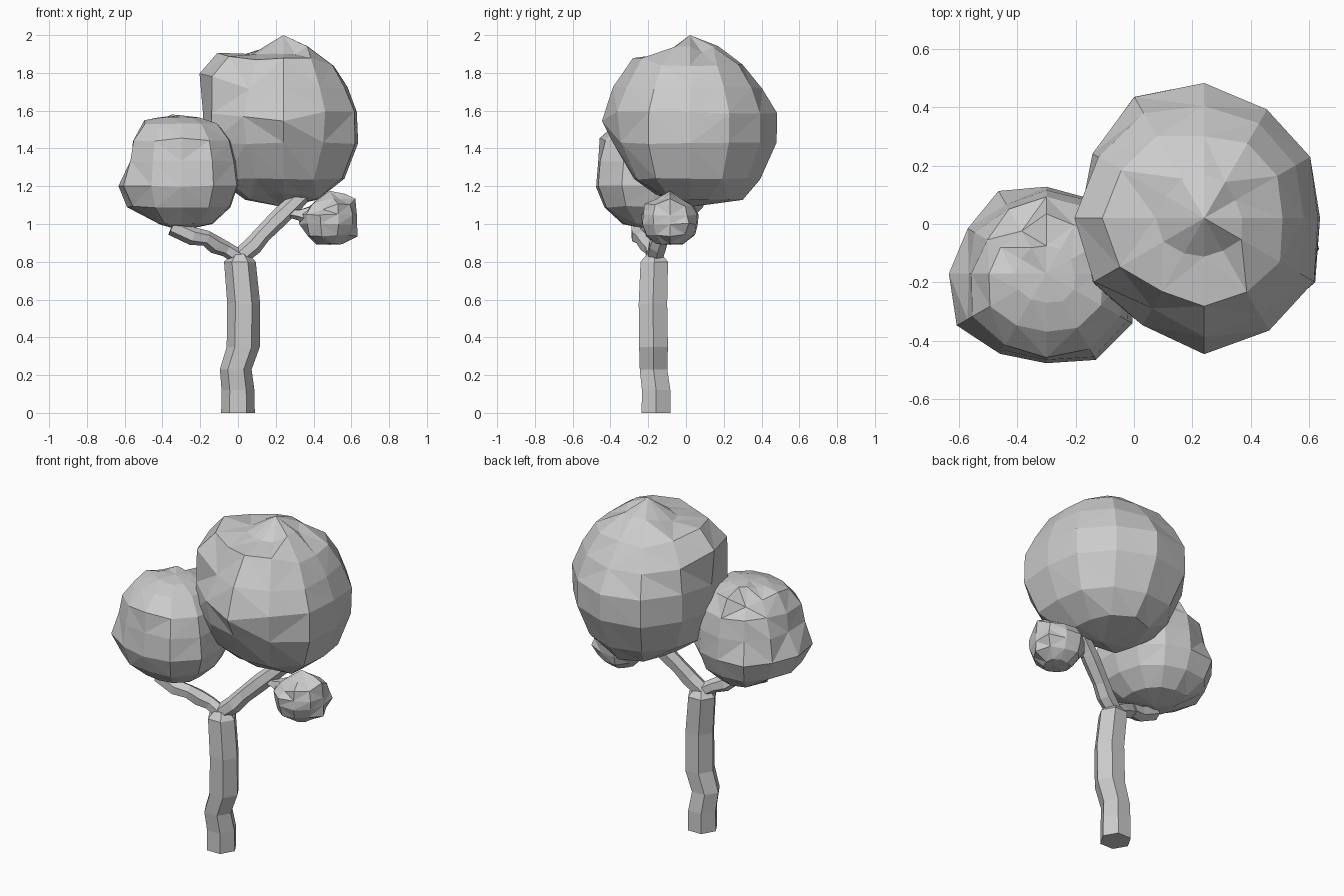
import bpy, bmesh, math, random
from mathutils import Vector

cube = bpy.data.objects.get("Cube")
if cube:
    bpy.data.objects.remove(cube, do_unlink=True)

# One plain grey for the whole tree
grey = bpy.data.materials.new("light_grey")
grey.use_nodes = True
colour = (0.6, 0.6, 0.6, 1)
grey.diffuse_color = colour
grey.node_tree.nodes["Principled BSDF"].inputs["Base Color"].default_value = colour


def finish(name, bm):
    bmesh.ops.recalc_face_normals(bm, faces=bm.faces)
    mesh = bpy.data.meshes.new(name)
    bm.to_mesh(mesh)
    bm.free()
    mesh.materials.append(grey)
    obj = bpy.data.objects.new(name, mesh)
    bpy.context.collection.objects.link(obj)


def bridge(bm, rings):
    for a, b in zip(rings, rings[1:]):
        for i in range(len(a)):
            j = (i + 1) % len(a)
            bm.faces.new((a[i], a[j], b[j], b[i]))


def foliage(name, centre, top, bottom, profile, sides, tweaks, jitter, seed):
    """Lumpy ball: profile of (radius, z), a radius factor per side,
    and tweaks of (ring, side): (radius factor, rise)."""
    random.seed(seed)
    bm = bmesh.new()
    rings = []
    n = len(sides)
    for r, (radius, z) in enumerate(profile):
        ring = []
        for s, factor in enumerate(sides):
            push, rise = tweaks.get((r, s), (1, 0))
            a = math.tau * s / n
            d = radius * factor * push * (1 + random.uniform(-jitter, jitter))
            dz = rise + radius * random.uniform(-jitter, jitter)
            ring.append(bm.verts.new((centre[0] + d * math.cos(a),
                                      centre[1] + d * math.sin(a), z + dz)))
        rings.append(ring)
    bridge(bm, rings)
    for ring, z in ((rings[0], top), (rings[-1], bottom)):
        pole = bm.verts.new((*centre, z))
        for i in range(n):
            bm.faces.new((ring[i], ring[(i + 1) % n], pole))
    # Split the bent quads so every facet is flat
    bmesh.ops.triangulate(bm, faces=[f for f in bm.faces if len(f.verts) == 4],
                          quad_method='SHORT_EDGE')
    finish(name, bm)


def limb(name, points, radii, sides=6, level=False):
    """Faceted limb swept along a path."""
    bm = bmesh.new()
    pts = [Vector(p) for p in points]
    rings = []
    for k, (p, radius) in enumerate(zip(pts, radii)):
        if level:
            u, v = Vector((1, 0, 0)), Vector((0, 1, 0))
        else:
            t = (pts[min(k + 1, len(pts) - 1)] - pts[max(k - 1, 0)]).normalized()
            v = Vector((0, 1, 0))
            v = (v - t * v.dot(t)).normalized()
            u = v.cross(t)
        rings.append([bm.verts.new(p + radius * (u * math.cos(math.tau * i / sides)
                                                 + v * math.sin(math.tau * i / sides)))
                      for i in range(sides)])
    bridge(bm, rings)
    bm.faces.new(rings[0])
    bm.faces.new(rings[-1])
    finish(name, bm)


# Trunk and forked branches
limb("trunk",
     [(0, -.158, 0), (0, -.158, .12), (-.012, -.172, .23), (.028, -.172, .35),
      (.03, -.175, .58), (.01, -.168, .8), (.01, -.168, .84)],
     [.089, .087, .084, .088, .087, .084, .045], level=True)
limb("right_branch",
     [(.01, -.17, .82), (-.06, -.18, .865), (-.12, -.2, .89), (-.17, -.23, .925),
      (-.24, -.245, .935), (-.35, -.25, .985)],
     [.042, .04, .048, .042, .048, .046])
limb("left_branch",
     [(-.01, -.17, .81), (.08, -.15, .885), (.13, -.13, .945), (.22, -.1, 1.035), (.34, -.06, 1.15)],
     [.045, .05, .046, .05, .045])
limb("twig", [(.25, -.1, 1.06), (.32, -.1, 1.05), (.4, -.09, 1.04)], [.02, .03, .075], sides=5)

# Large crown: pointed top, raised shoulder at its right, overhang on the
# front, fuller low back
foliage("large_crown", (.24, .02), 2.0, 1.09,
        [(.15, 1.94), (.31, 1.84), (.39, 1.72), (.45, 1.59), (.45, 1.43), (.37, 1.24), (.21, 1.13)],
        [.87, .92, .95, 1.02, 1.05, .98, .95, .97, .92, 1.03, 1.0, .97],
        {(0, 6): (1.15, -.04), (0, 5): (1, -.02), (0, 7): (1.1, -.04), (0, 8): (1, -.04),
         (0, 9): (.85, -.04), (0, 10): (.85, -.04), (0, 1): (.9, -.03),
         (1, 6): (1.17, .07), (1, 7): (1.12, .05), (1, 5): (1.08, .03), (1, 8): (1, .03),
         (1, 9): (.94, .04), (1, 10): (.94, .04), (1, 3): (.88, 0),
         (2, 6): (1.19, .08), (2, 7): (1.14, .06), (2, 5): (1.08, .02), (2, 3): (.96, 0),
         (3, 9): (1, -.04), (3, 8): (1.03, -.02),
         (4, 9): (.88, 0), (4, 8): (.95, 0), (4, 10): (.95, 0),
         (5, 9): (.78, 0), (5, 8): (.85, 0), (5, 10): (.86, 0),
         (6, 9): (.85, .03), (6, 8): (.9, .03), (6, 10): (.9, .03),
         (6, 3): (1.3, 0), (6, 2): (1.2, 0), (6, 4): (1.2, 0)},
        .015, 3)

# Medium crown, with dents at its upper back
foliage("medium_crown", (-.3, -.17), 1.575, .965,
        [(.1, 1.565), (.2, 1.53), (.275, 1.44), (.3, 1.33), (.31, 1.2), (.27, 1.09), (.17, 1.0)],
        [.97, .97, .97, .97, 1.05, 1.02, 1.08, 1.12, 1.02, .98, 1.08, 1.08],
        {(2, 5): (.82, 0), (1, 4): (.8, -.04), (2, 6): (.85, 0), (3, 6): (.83, 0),
         (3, 4): (.88, 0), (2, 4): (.9, 0), (3, 5): (.94, 0), (1, 3): (1.05, .01),
         (1, 6): (.9, .02), (1, 5): (.9, 0), (2, 7): (.94, 0), (3, 7): (.93, 0),
         (0, 4): (1, .015),
         (2, 9): (1.05, .01), (6, 6): (.6, 0), (6, 5): (.75, 0), (6, 7): (.75, 0)},
        .02, 7)

# Small bush hanging from the left branch
foliage("small_crown", (.485, -.085), 1.175, .89,
        [(.07, 1.13), (.135, 1.1), (.155, 1.05), (.16, 1.0), (.135, .94), (.075, .895)],
        [.95, 1.02, .95, 1, .95, 1, .95, 1, 1, .95],
        {(1, 0): (1.1, .04), (0, 0): (1.2, .03), (1, 4): (.8, 0), (2, 5): (1.1, .01),
         (1, 5): (.8, -.01), (1, 6): (.9, 0), (4, 5): (.88, 0),
         (1, 7): (.85, -.02), (4, 0): (1.1, -.01)},
        .05, 11)
